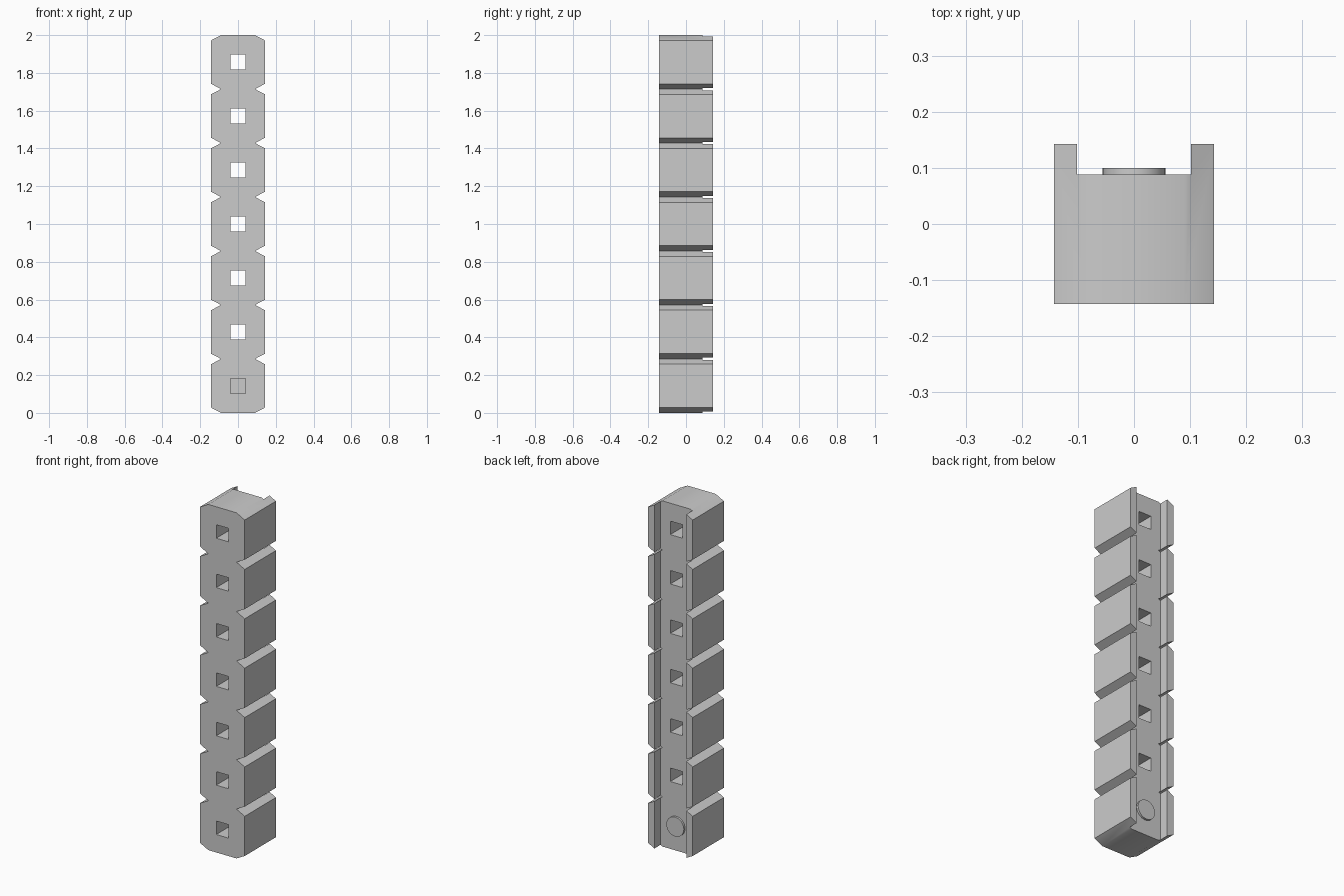
import bpy
import bmesh
import math
from mathutils import Matrix, Vector

cube = bpy.data.objects.get("Cube")
if cube:
    bpy.data.objects.remove(cube, do_unlink=True)

SEGMENTS = 7
PITCH = 2 / SEGMENTS
HALF = PITCH / 2
NOTCH_X, NOTCH_Z = 0.09, 0.028
CHANNEL_X, CHANNEL_Y = 0.102, 0.088
HOLE = 0.078

grey = bpy.data.materials.new("plain grey")
grey.use_nodes = True
colour = (0.6, 0.6, 0.6, 1)
grey.diffuse_color = colour
grey.node_tree.nodes["Principled BSDF"].inputs["Base Color"].default_value = colour


def make_object(name, bm):
    bmesh.ops.recalc_face_normals(bm, faces=bm.faces)
    mesh = bpy.data.meshes.new(name)
    bm.to_mesh(mesh)
    bm.free()
    mesh.materials.append(grey)
    obj = bpy.data.objects.new(name, mesh)
    bpy.context.collection.objects.link(obj)
    return obj


def add_box(bm, centre, size):
    matrix = Matrix.Translation(centre) @ Matrix.Diagonal((*size, 1))
    bmesh.ops.create_cube(bm, size=1, matrix=matrix)


def activate(obj):
    bpy.ops.object.select_all(action="DESELECT")
    obj.select_set(True)
    bpy.context.view_layer.objects.active = obj


def cut(obj, cutter):
    cutter.hide_render = True
    mod = obj.modifiers.new("cut", "BOOLEAN")
    mod.operation = "DIFFERENCE"
    mod.solver = "EXACT"
    mod.object = cutter
    activate(obj)
    bpy.ops.object.modifier_apply(modifier=mod.name)
    bpy.data.objects.remove(cutter, do_unlink=True)


# Notched bar: one side of the outline, mirrored, then extruded front to back
side = [(NOTCH_X, 0)]
for i in range(SEGMENTS):
    low, high = i * PITCH, (i + 1) * PITCH
    side += [(HALF, low + NOTCH_Z), (HALF, high - NOTCH_Z), (NOTCH_X, high)]
outline = side + [(-x, z) for x, z in reversed(side)]
bm = bmesh.new()
face = bm.faces.new([bm.verts.new((x, -HALF, z)) for x, z in outline])
extruded = bmesh.ops.extrude_face_region(bm, geom=[face])["geom"]
bmesh.ops.translate(bm, vec=Vector((0, PITCH, 0)),
                    verts=[v for v in extruded if isinstance(v, bmesh.types.BMVert)])
bar = make_object("notched_bar", bm)

# Channel along the back
bm = bmesh.new()
add_box(bm, (0, CHANNEL_Y + 0.1, 1), (2 * CHANNEL_X, 0.2, 3))
cut(bar, make_object("channel_cutter", bm))

# Square hole through each segment
bm = bmesh.new()
for i in range(SEGMENTS):
    add_box(bm, (0, 0, (i + 0.5) * PITCH), (HOLE, 1, HOLE))
cut(bar, make_object("hole_cutter", bm))

# Round plug closing the lowest hole
bm = bmesh.new()
front, back = 0.06, 0.1
bmesh.ops.create_cone(bm, cap_ends=True, segments=32, radius1=0.056, radius2=0.056,
                      depth=back - front,
                      matrix=Matrix.Translation((0, (front + back) / 2, HALF))
                      @ Matrix.Rotation(math.pi / 2, 4, "X"))
plug = make_object("round_plug", bm)

for obj in (bar, plug):
    activate(obj)
    bpy.ops.object.shade_smooth_by_angle(angle=math.radians(30))
